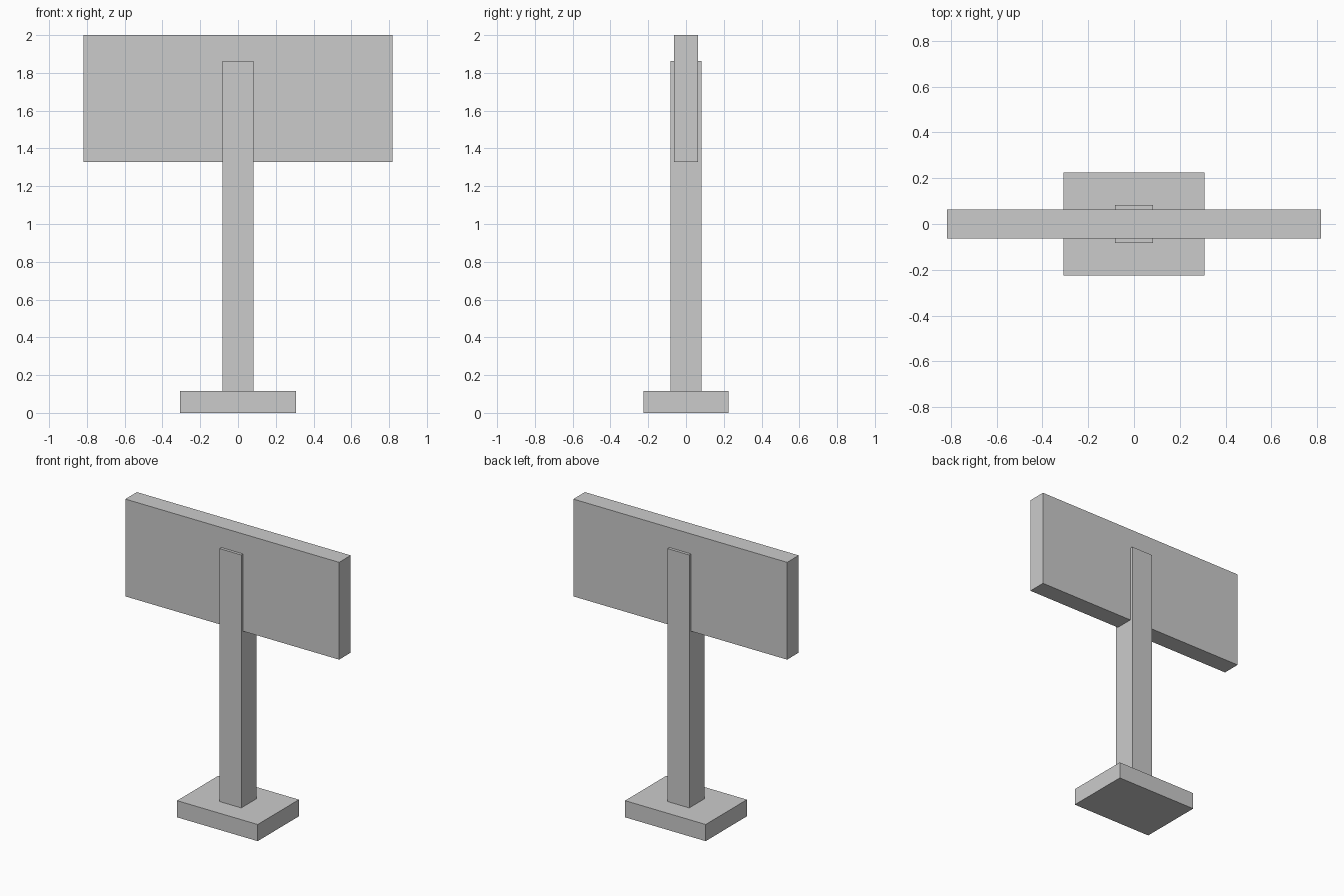
import bpy

if "Cube" in bpy.data.objects:
    bpy.data.objects.remove(bpy.data.objects["Cube"])


def box(name, width, depth, z0, z1):
    """Centred box with real dimensions, spanning z0 to z1."""
    bpy.ops.mesh.primitive_cube_add(size=1, location=(0, 0, (z0 + z1) / 2))
    obj = bpy.context.object
    obj.name = name
    obj.scale = (width, depth, z1 - z0)
    bpy.ops.object.transform_apply(location=False, rotation=False, scale=True)
    return obj


# Foot plate
box("base", 0.616, 0.45, 0.0, 0.115)

# Upright post standing on the foot plate
box("post", 0.166, 0.166, 0.115, 1.862)

# Sign board, thinner than the post so the post shows on both faces
box("sign_board", 1.634, 0.126, 1.328, 2.0)
